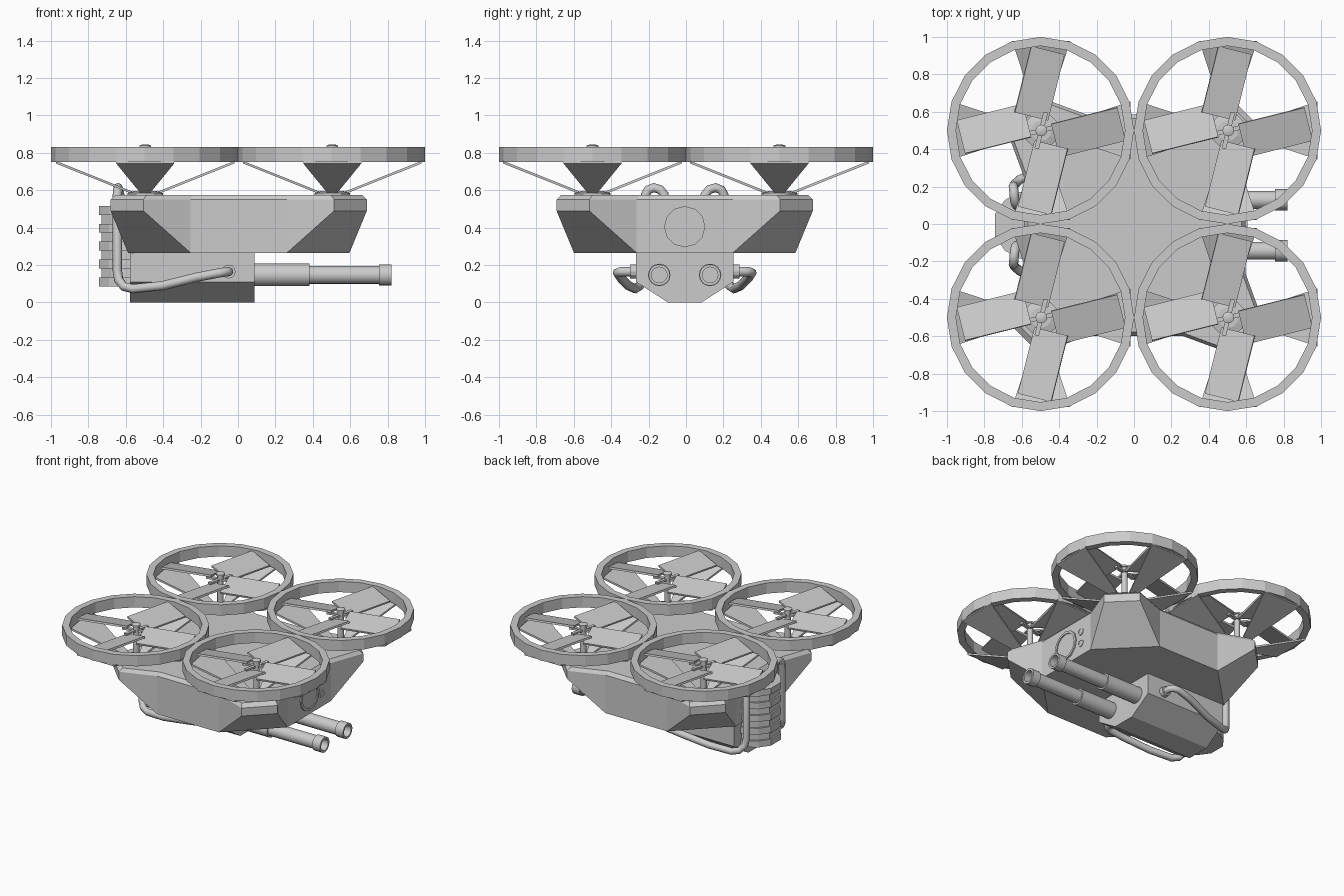
import bpy, bmesh
from math import sin, cos, pi, radians
from mathutils import Vector, Matrix

if "Cube" in bpy.data.objects:
    bpy.data.objects.remove(bpy.data.objects["Cube"])

OX, OY = 0.004, -0.007   # slight offset of the body against the rotor rings


def make(name, verts, faces, smooth=False):
    bm = bmesh.new()
    vs = [bm.verts.new(v) for v in verts]
    for f in faces:
        bm.faces.new([vs[i] for i in f])
    bmesh.ops.recalc_face_normals(bm, faces=bm.faces)
    me = bpy.data.meshes.new(name)
    bm.to_mesh(me)
    bm.free()
    ob = bpy.data.objects.new(name, me)
    bpy.context.collection.objects.link(ob)
    if smooth:
        bpy.ops.object.select_all(action='DESELECT')
        bpy.context.view_layer.objects.active = ob
        ob.select_set(True)
        bpy.ops.object.shade_smooth_by_angle(angle=radians(35))
    return ob


def prism(name, poly, to3d, a, b):
    """Extrude a 2D outline between levels a and b."""
    n = len(poly)
    verts = [to3d(p, a) for p in poly] + [to3d(p, b) for p in poly]
    faces = [range(n), range(n, 2 * n)]
    faces += [(i, (i + 1) % n, n + (i + 1) % n, n + i) for i in range(n)]
    return make(name, verts, faces)


def lathe(name, profile, loc, n, axis='Z', closed=False, smooth=False):
    """Revolve (radius, height) points; open profiles get end caps."""
    verts, faces = [], []
    for r, h in profile:
        for i in range(n):
            c, s = r * cos(2 * pi * i / n), r * sin(2 * pi * i / n)
            p = Vector((c, s, h) if axis == 'Z' else (h, c, s) if axis == 'X' else (c, h, s))
            verts.append(p + Vector(loc))
    m = len(profile)
    for k in range(m if closed else m - 1):
        a, b = k * n, ((k + 1) % m) * n
        faces += [(a + i, a + (i + 1) % n, b + (i + 1) % n, b + i) for i in range(n)]
    if not closed:
        faces += [range(n), range((m - 1) * n, m * n)]
    return make(name, verts, faces, smooth)


# Hull: cross-shaped plan with undercut corners
corner = [(.592, .257), (.685, .51), (.51, .685), (.257, .592)]
plan = [Matrix.Rotation(k * pi / 2, 2) @ Vector(p) for k in range(4) for p in corner]
verts = []
for z, s in ((.265, 1), (.49, 1), (.55, 1), (.575, .965)):
    verts += [(p.x * s + OX, p.y * s + OY, z) for p in plan]
faces = [[i for k in range(4) for i in (4 * k, 4 * k + 3)], range(48, 64)]
for k in range(4):
    m1, c1, c2, m2, nx = 4 * k, 4 * k + 1, 4 * k + 2, 4 * k + 3, (4 * k + 4) % 16
    faces += [(m2, nx, 32 + nx, 32 + m2), (m1, m2, 16 + c2, 16 + c1),
              (16 + c1, 16 + c2, 32 + c2, 32 + c1),
              (m1, 16 + c1, 32 + c1, 32 + m1), (16 + c2, m2, 32 + m2, 32 + c2)]
faces += [(32 + i, 32 + (i + 1) % 16, 48 + (i + 1) % 16, 48 + i) for i in range(16)]
hull = make("hull", verts, faces)
used = bmesh.new()           # drop the unused helper points
used.from_mesh(hull.data)
bmesh.ops.delete(used, geom=[v for v in used.verts if not v.link_faces], context='VERTS')
used.to_mesh(hull.data)
used.free()

# Lower gun housing
prism("gun_housing", [(-.26, .27), (-.26, .11), (-.09, 0), (.09, 0), (.26, .11), (.26, .27)],
      lambda p, x: (x, p[0] + OY, p[1]), -.577, .087)

# Twin barrels with hollow muzzles
for side in (-1, 1):
    lathe("gun_barrel", [(.06, .05), (.06, .383), (.048, .383), (.048, .755), (.057, .755),
                         (.057, .82), (.042, .82), (.042, .70)],
          (0, .136 * side + OY, .147), 16, 'X', smooth=True)

# Sensor window and two small lamps on the nose
lathe("sensor_ring", [(.11, .58), (.11, .606), (.092, .606), (.092, .598)], (0, OY, .405), 12, 'X')
for z in (.36, .45):
    lathe("small_lamp", [(.028, .58), (.028, .600), (.02, .600), (.02, .597)], (0, .147, z), 12, 'X')

# Finned cooling stack at the rear
for i in range(9):
    g = 0 if i % 2 == 0 else .012
    half = [(-.743 + g, .06), (-.69 + g, .135 - g), (-.62, .175 - g), (-.55, .19 - g)]
    outline = half + [(x, -y) for x, y in reversed(half)]
    prism("cooling_fin", outline, lambda p, z: (p[0], p[1] + OY, z), .086 + i * .0478, .086 + (i + 1) * .0478)

# Hoses from the gun housing up the rear to the cooling stack
path = [(-.05, .24, .165), (-.05, .325, .165), (-.065, .35, .163), (-.10, .36, .158), (-.22, .345, .135),
        (-.40, .30, .09), (-.56, .265, .073), (-.61, .245, .085), (-.638, .22, .12), (-.645, .21, .17),
        (-.645, .21, .575), (-.643, .195, .602), (-.641, .165, .614), (-.637, .13, .603),
        (-.63, .108, .575), (-.625, .105, .50)]
for side in (-1, 1):
    cu = bpy.data.curves.new("hose", 'CURVE')
    cu.dimensions = '3D'
    cu.bevel_depth, cu.bevel_resolution, cu.use_fill_caps = .025, 2, True
    sp = cu.splines.new('POLY')
    sp.points.add(len(path) - 1)
    for pt, (x, y, z) in zip(sp.points, path):
        pt.co = (x, y * side + OY, z, 1)
    sp.use_smooth = True
    ob = bpy.data.objects.new("hose", cu)
    bpy.context.collection.objects.link(ob)
    bpy.ops.object.select_all(action='DESELECT')
    bpy.context.view_layer.objects.active = ob
    ob.select_set(True)
    bpy.ops.object.convert(target='MESH')
    lathe("hose_fitting", [(.037, .25 * side), (.037, .292 * side)], (-.05, OY, .165), 12, 'Y')


def slab(name, outline, thick, matrix):
    ob = prism(name, outline, lambda p, z: (p[0], p[1], z), -thick / 2, thick / 2)
    ob.data.transform(matrix)
    return ob


# Four rotors
for cx in (-.5, .5):
    for cy in (-.5, .5):
        lathe("rotor_ring", [(.5, .752), (.5, .832), (.452, .832), (.452, .752)], (cx, cy, 0), 20, closed=True)
        hx, hy = cx + OX, cy
        lathe("rotor_mount", [(.096, .57), (.096, .585), (.055, .597)], (hx, hy, 0), 12)
        lathe("rotor_shaft", [(.022, .58), (.022, .825), (.031, .825), (.031, .838), (.018, .844)],
              (hx, hy, 0), 12, smooth=True)
        at = Matrix.Translation((hx, hy, 0))
        for k in range(4):
            turn = at @ Matrix.Rotation(k * pi / 2, 4, 'Z')
            # Wedge-shaped strut sloping from the mount up to the ring
            low = [(.07, -.022, .580), (.07, .022, .580), (.478, .155, .743), (.478, -.155, .743)]
            st = make("rotor_strut", low + [(x, y, z + .014) for x, y, z in low],
                      [(0, 1, 2, 3), (4, 5, 6, 7), (0, 1, 5, 4), (1, 2, 6, 5), (2, 3, 7, 6), (3, 0, 4, 7)])
            st.data.transform(turn)
            # Pitched flat blade, set beside its spoke
            s = 1 if k % 2 == 0 else -1
            spin = turn @ Matrix.Rotation(radians(14 * s), 4, 'Z') @ Matrix.Translation((0, 0, .792))
            pitch = spin @ Matrix.Translation((0, -.07 * s, 0)) @ Matrix.Rotation(radians(14), 4, 'X')
            slab("rotor_blade", [(.06, -.094), (.425, -.094), (.425, .094), (.06, .094)], .014, pitch)
            slab("blade_spoke", [(0, -.012), (.10, -.012), (.10, .012), (0, .012)], .014, spin)
